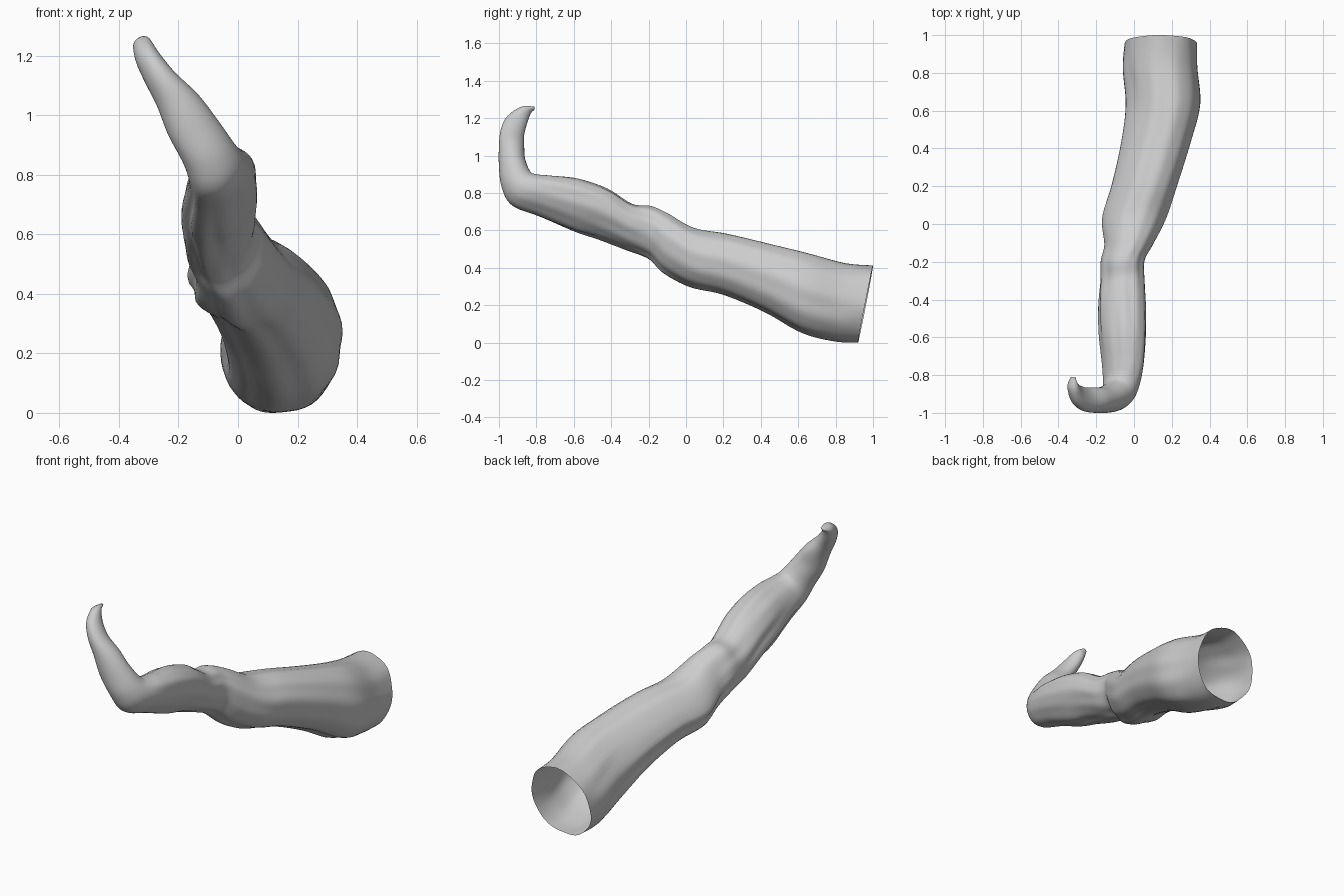
import bpy, bmesh, math
from mathutils import Vector

if "Cube" in bpy.data.objects:
    bpy.data.objects.remove(bpy.data.objects["Cube"])

SIDES, STEPS = 56, 6

# Cross-sections from open root to hooked tip:
# upper point (y, z), lower point (y, z), left x, right x
SECTIONS = [
    (1.00, .42, .92, .01, -.05, .33),
    (.85, .435, .80, .015, -.06, .335),
    (.65, .485, .62, .06, -.045, .35),
    (.45, .53, .42, .17, -.07, .30),
    (.22, .585, .20, .26, -.12, .23),
    (.04, .62, .02, .30, -.172, .17),
    (-.10, .70, -.12, .375, -.16, .10),
    (-.19, .74, -.20, .455, -.18, .055),
    (-.29, .75, -.32, .51, -.185, .055),
    (-.42, .83, -.47, .57, -.192, .062),
    (-.58, .885, -.60, .61, -.188, .062),
    (-.72, .90, -.78, .685, -.17, .05),
    (-.79, .905, -.93, .745, -.165, .025),
    (-.83, .92, -.985, .84, -.185, -.01),
    (-.86, .99, -1.0, .95, -.235, -.07),
    (-.865, 1.06, -1.0, 1.06, -.272, -.135),
    (-.865, 1.12, -.99, 1.15, -.312, -.21),
    (-.85, 1.18, -.955, 1.22, -.342, -.262),
    (-.83, 1.235, -.88, 1.27, -.352, -.295),
    (-.81, 1.255, -.81, 1.27, -.335, -.31),
]


def spline(i, t):
    """Smooth in-between section."""
    n = len(SECTIONS) - 1
    rows = [SECTIONS[min(max(i + k, 0), n)] for k in (-1, 0, 1, 2)]
    return [0.5 * (2 * b + (c - a) * t + (2 * a - 5 * b + 4 * c - d) * t * t
                   + (3 * b - a - 3 * c + d) * t ** 3) for a, b, c, d in zip(*rows)]


def bump(a, deg, power):
    """Soft bump around one direction of the cross-section."""
    return max(0, math.cos(a - math.radians(deg))) ** power


def folds(a, u):
    """Twisting lengthwise grooves, fading at the root and the hook."""
    fade = min(1, u / .08) * max(0, min(1, (.66 - u) / .12))
    root = max(0, 1 - u / .3)
    side = .25 + .75 * bump(a, 215, 1)
    wave = .5 + .5 * math.cos(7 * a + 9 * u + 1.2 * math.sin(14 * u))
    r = 1 - fade * (.085 * side * wave ** 2 + .02 * math.cos(3 * a - 7 * u))
    r += fade * .012 * math.cos(11 * a - 8 * u)             # fine wrinkles
    r += root * .07 * bump(a, -42, 6)                       # full lower right root
    r += .012 * (1 - min(1, u / .15)) * math.cos(7 * a + 1)  # uneven rim
    r += .05 * math.exp(-((u - .18) / .08) ** 2) * bump(a, 55, 4)
    r -= .15 * math.exp(-((u - .26) / .09) ** 2) * bump(a, 228, 5)
    return r


def ring(sec, u):
    ty, tz, by, bz, xl, xr = sec
    cx, hw = (xl + xr) / 2, (xr - xl) / 2
    c = Vector((cx, (ty + by) / 2, (tz + bz) / 2))
    up = Vector((0, (ty - by) / 2, (tz - bz) / 2))
    tilt = .08 + .22 * max(0, min(1, (u - .25) / .2))
    right = Vector((hw, 0, tilt * hw))
    pts = []
    for k in range(SIDES):
        a = math.tau * k / SIDES
        pts.append(c + (right * math.cos(a) + up * math.sin(a)) * folds(a, u))
    return pts


# Wrinkled tube, open at the root and closed at the tip
bm = bmesh.new()
n = len(SECTIONS) - 1
loops = []
for j in range(n * STEPS + 1):
    i = min(j // STEPS, n - 1)
    pts = ring(spline(i, j / STEPS - i), j / (n * STEPS))
    loops.append([bm.verts.new(p) for p in pts])
for p, q in zip(loops, loops[1:]):
    for k in range(SIDES):
        m = (k + 1) % SIDES
        bm.faces.new((p[k], p[m], q[m], q[k]))
bm.faces.new(loops[-1])
bmesh.ops.recalc_face_normals(bm, faces=bm.faces)

# Rest on the ground plane
low = min(v.co.z for v in bm.verts)
for v in bm.verts:
    v.co.z -= low

mesh = bpy.data.meshes.new("hooked_horn")
bm.to_mesh(mesh)
bm.free()
for f in mesh.polygons:
    f.use_smooth = True
bpy.context.collection.objects.link(bpy.data.objects.new("hooked_horn", mesh))
